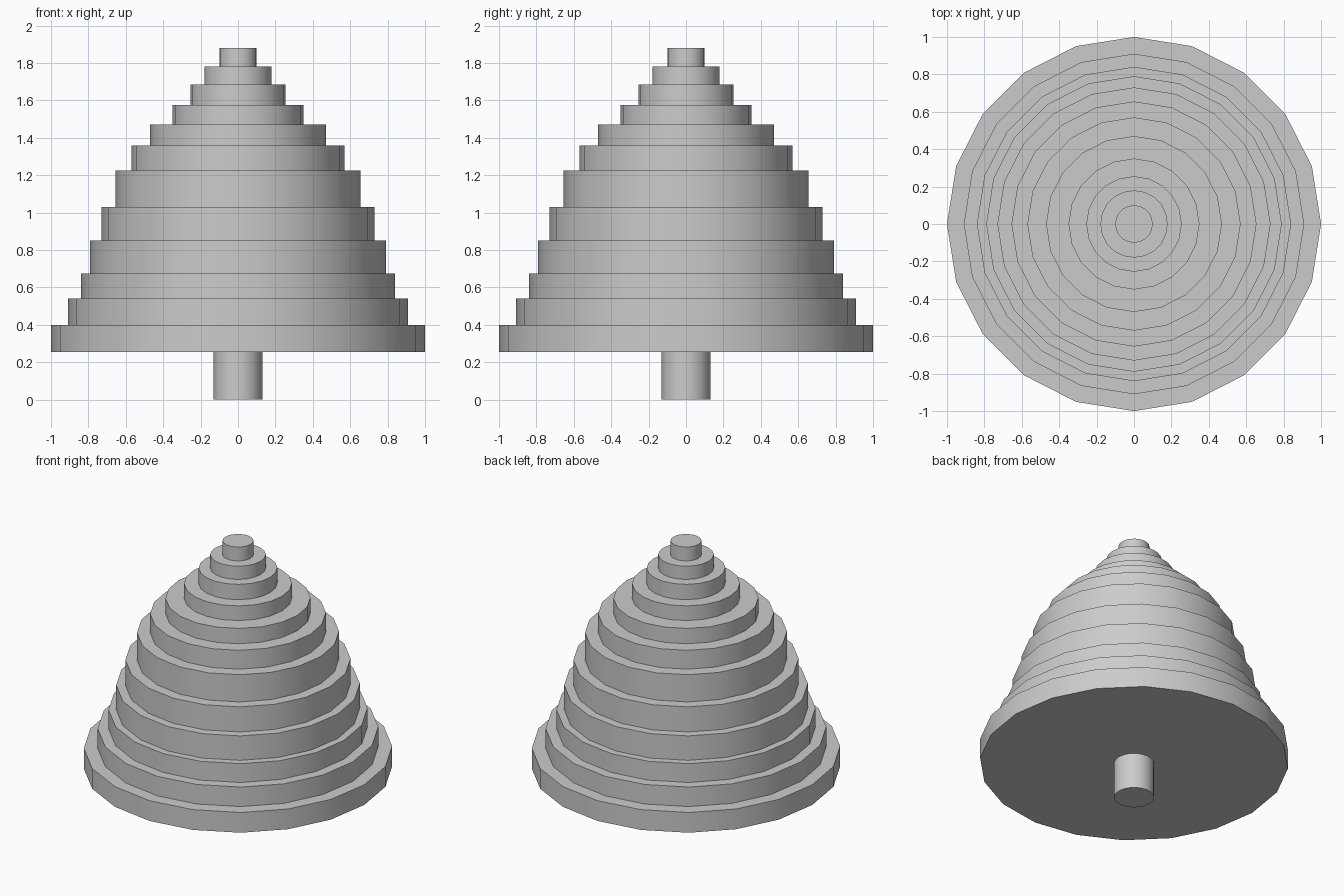
import bpy
import math

cube = bpy.data.objects.get("Cube")
if cube:
    bpy.data.objects.remove(cube, do_unlink=True)

# One plain grey for everything
grey = bpy.data.materials.new("light_grey")
grey.use_nodes = True
colour = (0.6, 0.6, 0.6, 1)
grey.diffuse_color = colour
grey.node_tree.nodes["Principled BSDF"].inputs["Base Color"].default_value = colour

SIDES = 20


def disc(name, radius, bottom, top):
    """Upright 20-sided drum with a corner on the x axis."""
    bpy.ops.mesh.primitive_cylinder_add(
        vertices=SIDES, radius=radius, depth=top - bottom,
        location=(0, 0, (bottom + top) / 2))
    ob = bpy.context.object
    ob.name = name
    ob.data.materials.append(grey)
    bpy.ops.object.shade_smooth_by_angle(angle=math.radians(30))
    return ob


# Trunk
base = 0.255
disc("trunk", 0.13, 0, base)

# Stacked tiers from the widest to the tip: (radius, top height)
tiers = [(1.0, 0.40), (0.91, 0.54), (0.84, 0.675), (0.79, 0.85),
         (0.73, 1.03), (0.655, 1.225), (0.57, 1.36), (0.47, 1.47),
         (0.35, 1.575), (0.255, 1.685), (0.18, 1.78), (0.10, 1.88)]
for number, (radius, top) in enumerate(tiers, 1):
    disc(f"tier_{number}", radius, base, top)
    base = top
